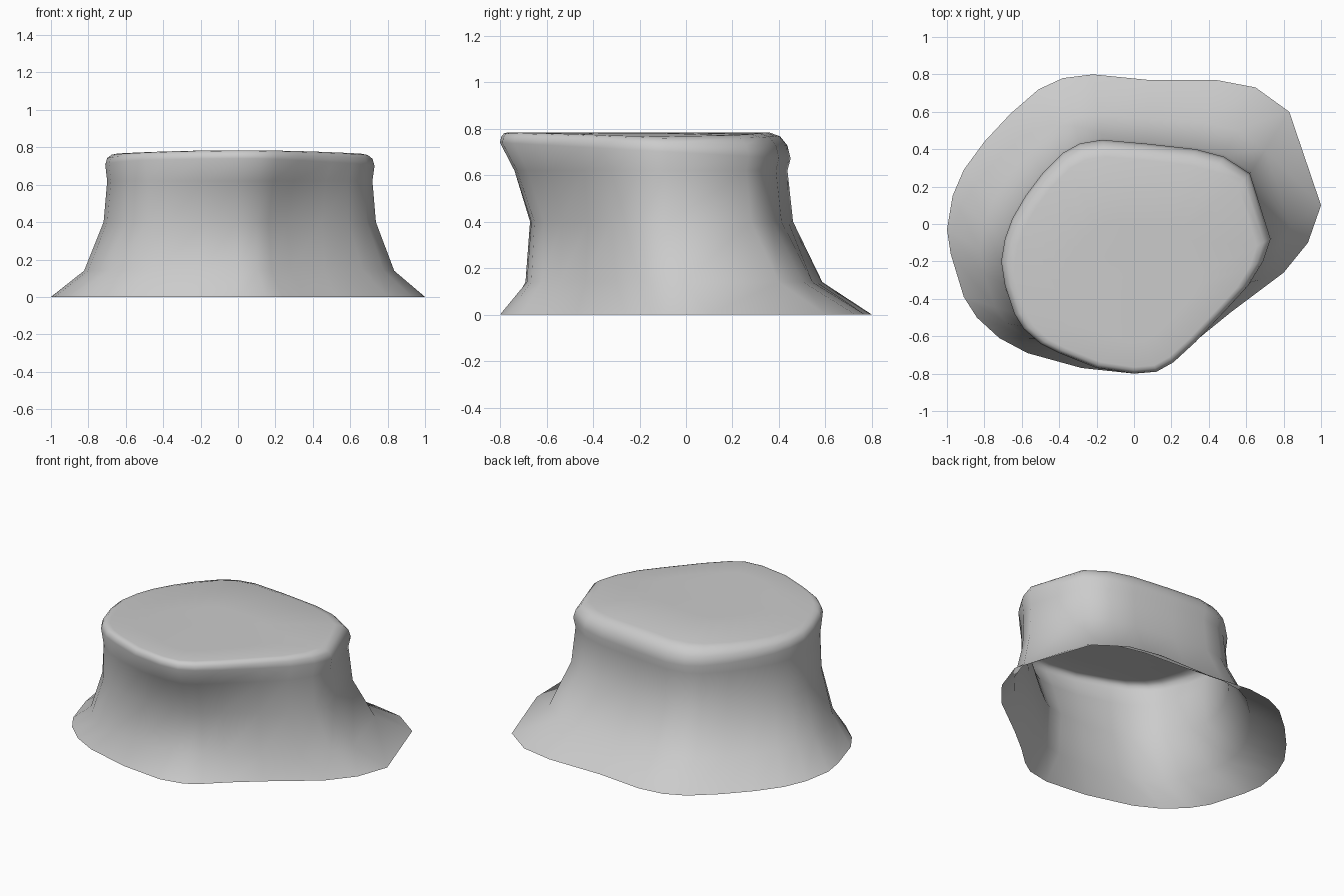
import bpy
import bmesh
from mathutils import Vector

if "Cube" in bpy.data.objects:
    bpy.data.objects.remove(bpy.data.objects["Cube"], do_unlink=True)

# Matching outlines of the flared foot and the overhanging rim, in hundredths of a unit
FOOT = [(100, 10), (83, 60), (65, 73), (44, 77), (8, 77), (-22, 80), (-38, 78),
        (-51, 72), (-66, 59), (-80, 44), (-91, 29), (-97, 15), (-100, -3),
        (-98, -16), (-91, -39), (-84, -50), (-72, -61), (-57, -69), (-28, -77),
        (0, -80), (15, -77), (24, -71), (36, -60), (52, -47), (80, -26), (93, -10)]
RIM = [(73, -8), (62, 27), (48, 36), (33, 40), (6, 43), (-17, 45), (-29, 43),
       (-38, 38), (-49, 27), (-58, 15), (-65, 3), (-69, -8), (-71, -20),
       (-69, -33), (-64, -48), (-59, -56), (-50, -64), (-40, -69), (-20, -77),
       (0, -80), (12, -79), (21, -74), (33, -63), (50, -45), (61, -33), (69, -20)]

# Each level: height, blend from rim to foot, undercut depth, shrink, crown, backward tilt
LEVELS = [(0, 1, 0, 1, 0, 0),
          (.14, .39, .12, 1, 0, 0),
          (.40, .03, .14, 1, 0, 0),
          (.62, 0, .06, .985, 0, 0),
          (.74, 0, 0, 1, 0, .055),
          (.76, 0, 0, .985, .005, .03),
          (.766, 0, 0, .95, .014, .01),
          (.764, 0, 0, .9, .02, 0),
          (.764, 0, 0, .5, .02, 0)]

MIDDLE = Vector((0, -.17))
SHRINK_CENTRE = Vector((0, -.45))
UNDERCUT_SIDE = Vector((.2, -.98))
FRONT_EDGE = -.8


def ring_points(height, blend, undercut, shrink, crown, tilt):
    """One closed outline of the rock at the given height."""
    points = []
    for rim, foot in zip(RIM, FOOT):
        p = (Vector(rim) / 100).lerp(Vector(foot) / 100, blend)
        # Hollow out the wall below the overhanging side
        outward = (p - MIDDLE).normalized()
        p -= outward * undercut * max(0, outward.dot(UNDERCUT_SIDE)) ** 2
        # The rim sinks toward the back, where its edge is rounder
        z = height - tilt * (p.y - FRONT_EDGE)
        p = SHRINK_CENTRE + (p - SHRINK_CENTRE) * shrink
        # The top falls away slightly toward both sides
        z += crown * max(0, 1 - (p.x / .7) ** 2)
        points.append((p.x, p.y, z))
    return points


# Rock wall and top, open underneath
bm = bmesh.new()
rings = [[bm.verts.new(p) for p in ring_points(*level)] for level in LEVELS]
count = len(RIM)
for low, high in zip(rings, rings[1:]):
    for i in range(count):
        j = (i + 1) % count
        bm.faces.new((low[i], low[j], high[j], high[i]))
summit = bm.verts.new((0, SHRINK_CENTRE.y + .25, .784))
for i in range(count):
    bm.faces.new((rings[-1][i], rings[-1][(i + 1) % count], summit))
for face in bm.faces:
    face.smooth = True

mesh = bpy.data.meshes.new("flat_topped_rock")
bm.to_mesh(mesh)
bm.free()
rock = bpy.data.objects.new("flat_topped_rock", mesh)
bpy.context.collection.objects.link(rock)

# Plain stone colour
stone = bpy.data.materials.new("grey_stone")
stone.use_nodes = True
colour = (.6, .6, .6, 1)
stone.diffuse_color = colour
stone.node_tree.nodes["Principled BSDF"].inputs["Base Color"].default_value = colour
mesh.materials.append(stone)
